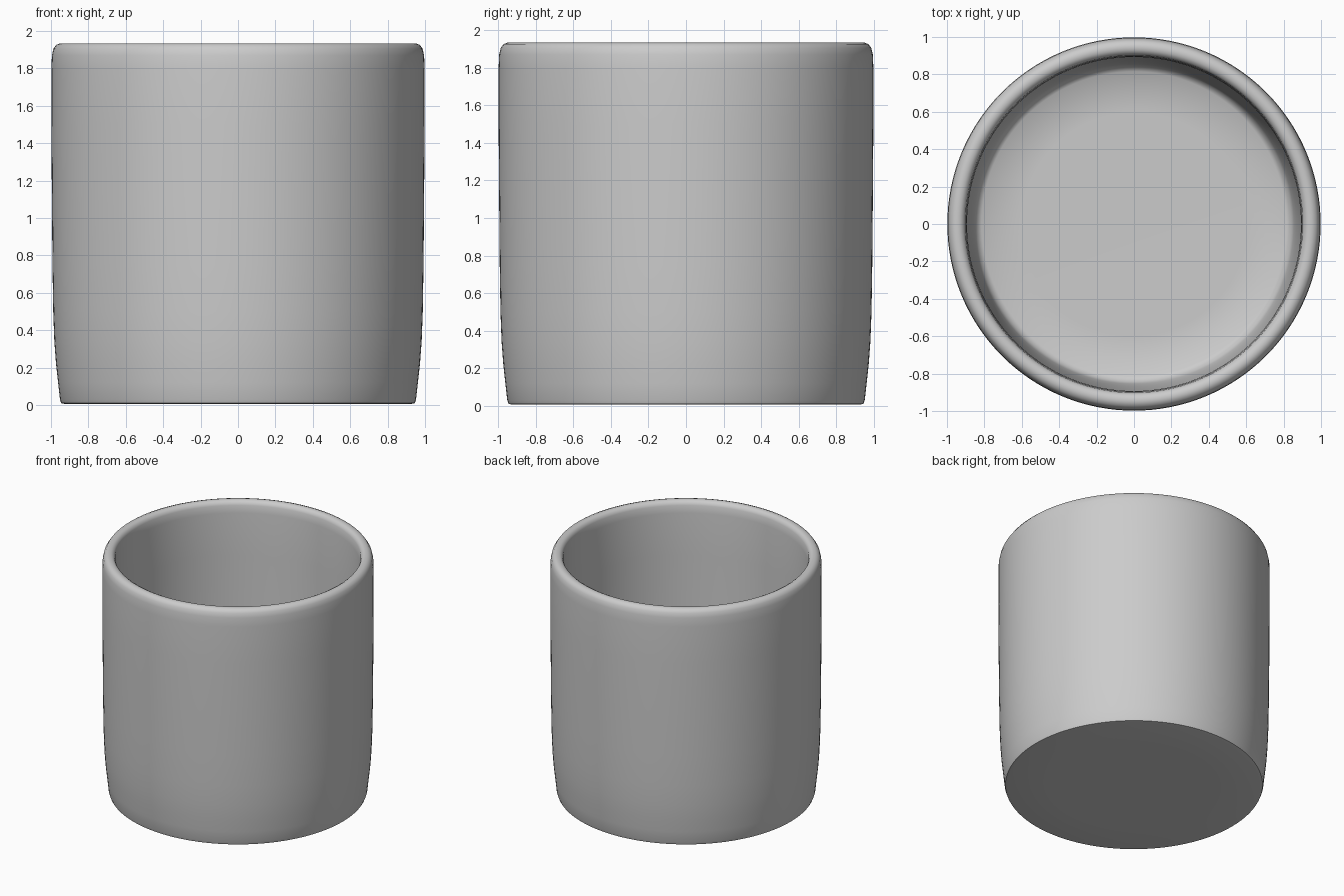
import bpy, bmesh
from math import tau

if "Cube" in bpy.data.objects:
    bpy.data.objects.remove(bpy.data.objects["Cube"])

# Half cross-section (radius, height): base centre, outer wall, rim, inner wall, floor centre
PROFILE = [
    (0, 0.006), (0.6, 0.006), (0.925, 0.006), (0.945, 0.010), (0.952, 0.03),
    (0.962, 0.12), (0.973, 0.22), (0.982, 0.34), (0.988, 0.5), (0.992, 0.75),
    (0.995, 1.1), (0.998, 1.5), (0.998, 1.8), (0.995, 1.87), (0.987, 1.905),
    (0.972, 1.926), (0.95, 1.934), (0.93, 1.932), (0.912, 1.922), (0.902, 1.90),
    (0.897, 1.84), (0.893, 1.5), (0.888, 0.9), (0.88, 0.5), (0.868, 0.3),
    (0.855, 0.19), (0.842, 0.145), (0.815, 0.125), (0.6, 0.12), (0, 0.12),
]

# Spin the profile around the z axis
bm = bmesh.new()
verts = [bm.verts.new((r, 0, z)) for r, z in PROFILE]
edges = [bm.edges.new(pair) for pair in zip(verts, verts[1:])]
bmesh.ops.spin(bm, geom=verts + edges, cent=(0, 0, 0), axis=(0, 0, 1),
               angle=tau, steps=128, use_duplicate=False)
bmesh.ops.remove_doubles(bm, verts=bm.verts[:], dist=0.0005)
bmesh.ops.recalc_face_normals(bm, faces=bm.faces[:])

# Round cup
mesh = bpy.data.meshes.new("cup")
bm.to_mesh(mesh)
bm.free()
cup = bpy.data.objects.new("cup", mesh)
bpy.context.collection.objects.link(cup)

# Smooth walls with a crisp base edge
bpy.context.view_layer.objects.active = cup
cup.select_set(True)
bpy.ops.object.shade_smooth_by_angle(angle=0.75)
